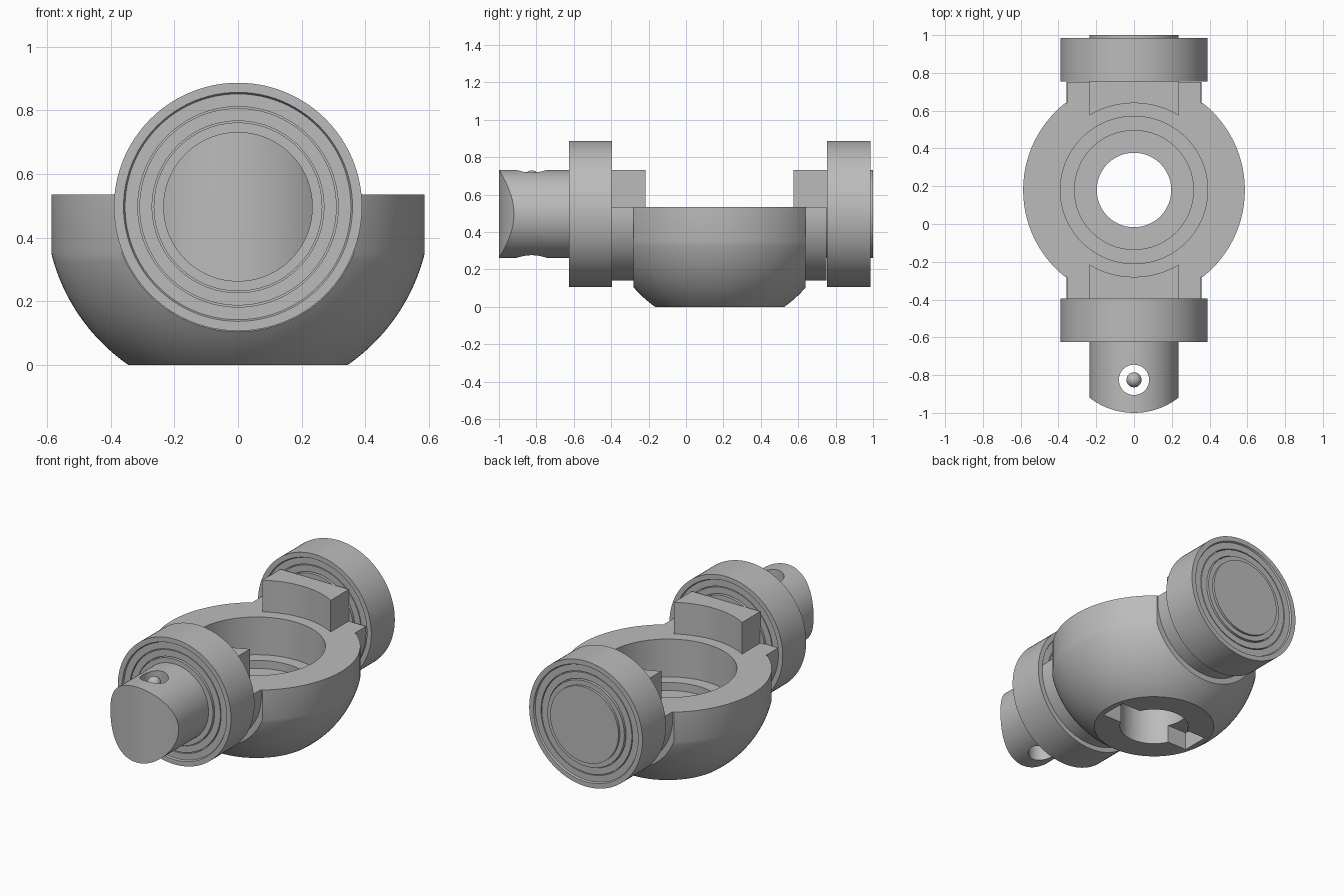
import bpy, bmesh, math
from mathutils import Matrix, Vector

cube = bpy.data.objects.get("Cube")
if cube:
    bpy.data.objects.remove(cube, do_unlink=True)

steel = bpy.data.materials.new("grey_steel")
steel.use_nodes = True
steel.diffuse_color = (0.5, 0.5, 0.5, 1)
steel.node_tree.nodes["Principled BSDF"].inputs["Base Color"].default_value = (0.5, 0.5, 0.5, 1)

AXIS_Z = 0.497          # height of the shaft axis
MID_Y = 0.18            # centre of the bowl
RIM_Z = 0.535           # top of the bowl
SHAFT_R = 0.235


def add_object(name, bm):
    bmesh.ops.recalc_face_normals(bm, faces=bm.faces)
    mesh = bpy.data.meshes.new(name)
    bm.to_mesh(mesh)
    bm.free()
    mesh.materials.append(steel)
    obj = bpy.data.objects.new(name, mesh)
    bpy.context.collection.objects.link(obj)
    return obj


def lathe(name, profile, centre, axis="Z", closed=False, steps=96):
    """Spin (radius, height) points about the given axis."""
    bm = bmesh.new()
    verts = [bm.verts.new((r, 0, h)) for r, h in profile]
    pairs = list(zip(verts, verts[1:]))
    if closed:
        pairs.append((verts[-1], verts[0]))
    edges = [bm.edges.new(p) for p in pairs]
    bmesh.ops.spin(bm, geom=verts + edges, cent=(0, 0, 0), axis=(0, 0, 1),
                   angle=math.tau, steps=steps)
    bmesh.ops.remove_doubles(bm, verts=bm.verts, dist=1e-5)
    if axis == "Y":
        bm.transform(Matrix.Rotation(-math.pi / 2, 4, "X"))
    bm.transform(Matrix.Translation(centre))
    return add_object(name, bm)


def cylinder(name, r, a, b, centre, axis="Z"):
    return lathe(name, [(0, a), (r, a), (r, b), (0, b)], centre, axis)


def box(name, low, high):
    bm = bmesh.new()
    bmesh.ops.create_cube(bm, size=1)
    low, high = Vector(low), Vector(high)
    bm.transform(Matrix.Translation((low + high) / 2) @ Matrix.Diagonal((*(high - low), 1)))
    return add_object(name, bm)


def combine(obj, other, operation):
    """Apply a boolean and discard the helper."""
    mod = obj.modifiers.new("boolean", "BOOLEAN")
    mod.operation, mod.object, mod.solver = operation, other, "EXACT"
    graph = bpy.context.evaluated_depsgraph_get()
    mesh = bpy.data.meshes.new_from_object(obj.evaluated_get(graph))
    obj.modifiers.clear()
    obj.data = mesh
    bpy.data.objects.remove(other, do_unlink=True)


bowl_centre = (0, MID_Y, 0)
parts = []

# Bowl: truncated ball with a short straight wall
ball_r, wall_r = 0.605, 0.587
start = math.acos(AXIS_Z / ball_r)
end = math.asin(wall_r / ball_r)
arc = [start + (end - start) * i / 16 for i in range(17)]
profile = [(0, 0)] + [(ball_r * math.sin(a), AXIS_Z - ball_r * math.cos(a)) for a in arc]
profile[1] = (profile[1][0], 0)
bowl = lathe("bowl", profile + [(wall_r, 0.7), (0, 0.7)], bowl_centre)
combine(bowl, box("trim", (-1, MID_Y - 0.46, -1), (1, MID_Y + 0.46, 2)), "INTERSECT")

# Round necks reaching out to both bearings
combine(bowl, cylinder("necks", 0.357, -0.58, 0.572, (0, MID_Y, AXIS_Z), "Y"), "UNION")
combine(bowl, box("rim_cut", (-1, -1, RIM_Z), (1, 1.5, 2)), "DIFFERENCE")

# Stepped bore and the cross slot underneath
bore = lathe("bore", [(0, -0.2), (0.197, -0.2), (0.197, 0.25), (0.315, 0.25), (0.315, 0.30),
                      (0.39, 0.30), (0.39, 0.9), (0, 0.9)], bowl_centre)
combine(bowl, bore, "DIFFERENCE")
combine(bowl, box("slot", (-0.31, MID_Y - 0.085, -0.2), (0.31, MID_Y + 0.085, 0.11)), "DIFFERENCE")
parts.append(bowl)

# Bearing section with stepped faces, the same on both sides
half = 0.1155
face = [(0.23, 0), (0.265, 0), (0.265, 0.03), (0.27, 0.03), (0.27, 0.01), (0.31, 0.01),
        (0.31, 0.03), (0.315, 0.03), (0.315, 0.01), (0.355, 0.01), (0.36, 0), (0.39, 0)]
ring = [(r, d - half) for r, d in face] + [(r, half - d) for r, d in reversed(face)]

for side, label in ((-1, "front"), (1, "back")):
    bearing_y = MID_Y + side * 0.69
    parts.append(lathe(label + "_bearing", ring, (0, bearing_y, AXIS_Z), "Y", closed=True))
    # Raised lug with a curved inner face
    ys = sorted((MID_Y + side * 0.3, MID_Y + side * 0.575))
    lug = box(label + "_lug", (-SHAFT_R, ys[0], 0.5), (SHAFT_R, ys[1], 0.732))
    combine(lug, cylinder("lug_cut", 0.46, 0.3, 1, bowl_centre), "DIFFERENCE")
    parts.append(lug)

# Back shaft stub
parts.append(cylinder("back_shaft", SHAFT_R, 0.72, 1.0, (0, 0, AXIS_Z), "Y"))

# Front shaft with a rounded end and a cross hole
shaft = cylinder("front_shaft", SHAFT_R, -1.1, -0.38, (0, 0, AXIS_Z), "Y")
combine(shaft, cylinder("end_shape", 0.385, -1, 2, (0, -0.615, 0)), "INTERSECT")
combine(shaft, cylinder("pin_hole", 0.08, -1, 2, (0, -0.825, 0)), "DIFFERENCE")
parts.append(shaft)

# Small ball in the cross hole
bm = bmesh.new()
bmesh.ops.create_uvsphere(bm, u_segments=24, v_segments=12, radius=0.04)
bm.transform(Matrix.Translation((0, -0.825, 0.69)))
parts.append(add_object("hole_ball", bm))

# Smooth shading with crisp edges
bpy.ops.object.select_all(action="DESELECT")
for obj in parts:
    obj.select_set(True)
bpy.context.view_layer.objects.active = bowl
bpy.ops.object.shade_smooth_by_angle(angle=math.radians(30))
